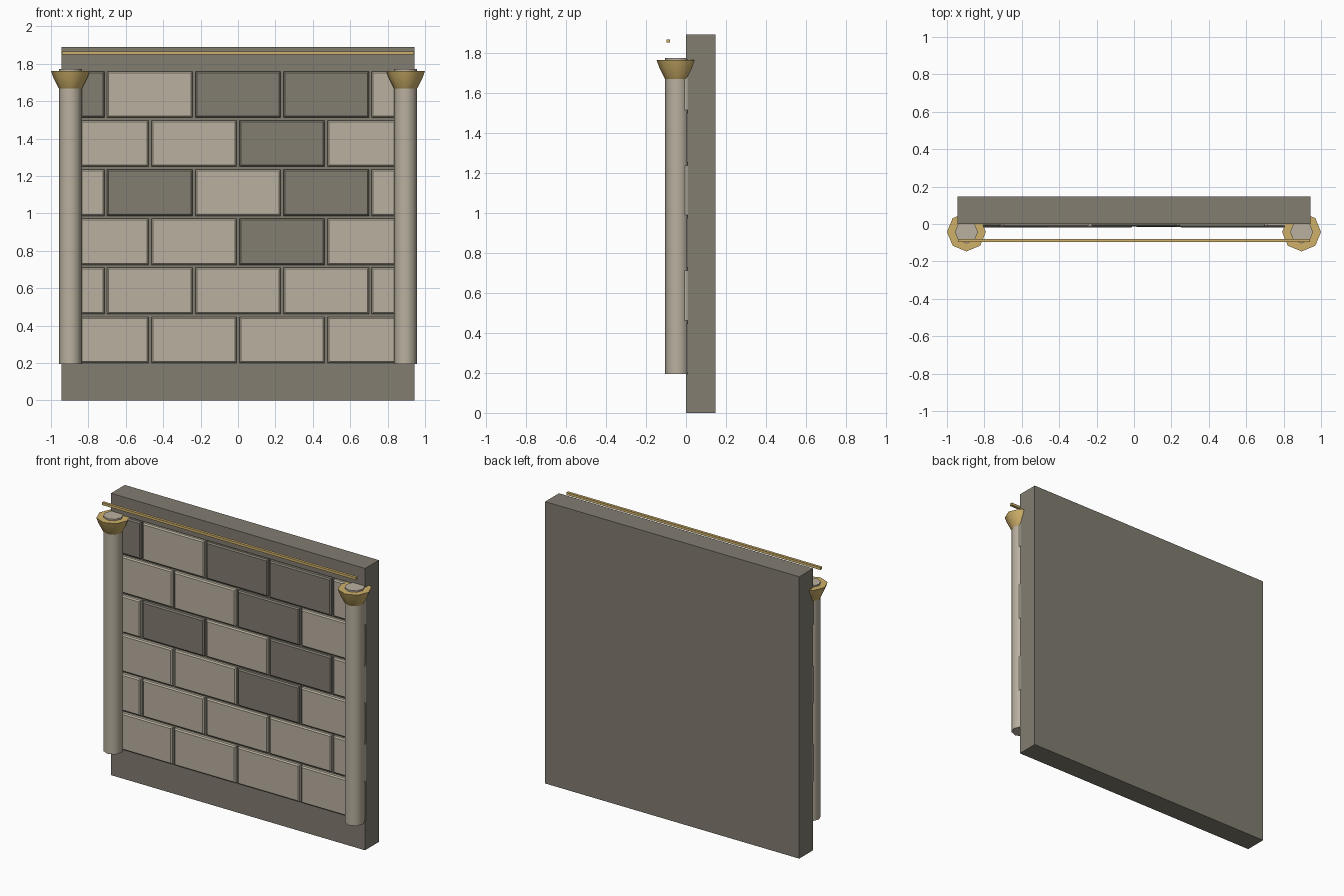
import bpy, bmesh, math, random
from mathutils import Matrix, Vector

if "Cube" in bpy.data.objects:
    bpy.data.objects.remove(bpy.data.objects["Cube"])

random.seed(4)


def lin(c):
    c /= 255
    return c / 12.92 if c <= 0.04045 else ((c + 0.055) / 1.055) ** 2.4


def material(name, rgb):
    m = bpy.data.materials.new(name)
    m.diffuse_color = (*[lin(c) for c in rgb], 1)
    m.use_nodes = True
    m.node_tree.nodes["Principled BSDF"].inputs["Base Color"].default_value = m.diffuse_color
    return m


DARK = material("dark_stone", (130, 125, 113))
LIGHT = material("light_stone", (186, 177, 160))
GOLD = material("gold", (206, 176, 106))


def finish(bm, name, mat):
    bmesh.ops.recalc_face_normals(bm, faces=bm.faces)
    me = bpy.data.meshes.new(name)
    bm.to_mesh(me)
    bm.free()
    me.materials.append(mat)
    ob = bpy.data.objects.new(name, me)
    bpy.context.collection.objects.link(ob)
    return ob


def box(name, lo, hi, mat, bevel=0):
    bm = bmesh.new()
    lo, hi = Vector(lo), Vector(hi)
    bmesh.ops.create_cube(bm, size=1, matrix=Matrix.Translation((lo + hi) / 2)
                          @ Matrix.Diagonal((*(hi - lo), 1)))
    if bevel:
        # chamfer only the four edges around the front face
        edges = [e for e in bm.edges if all(v.co.y < lo.y + 1e-5 for v in e.verts)]
        bmesh.ops.bevel(bm, geom=edges, offset=bevel, segments=1, affect='EDGES')
    return finish(bm, name, mat)


def turned(name, x, y, profile, mat, sides=8):
    """Lathe of (radius, z) points, capped at both ends."""
    bm = bmesh.new()
    rings = [[bm.verts.new((x + r * math.cos(2 * math.pi * i / sides),
                            y + r * math.sin(2 * math.pi * i / sides), z))
              for i in range(sides)] for r, z in profile]
    for a, b in zip(rings, rings[1:]):
        for i in range(sides):
            j = (i + 1) % sides
            bm.faces.new((a[i], a[j], b[j], b[i]))
    bm.faces.new(rings[0])
    bm.faces.new(rings[-1])
    ob = finish(bm, name, mat)
    bpy.ops.object.select_all(action='DESELECT')
    ob.select_set(True)
    bpy.context.view_layer.objects.active = ob
    bpy.ops.object.shade_smooth_by_angle(angle=math.radians(50))
    return ob


W, BACK, H = 0.9425, 0.1465, 1.89
Z0, Z1 = 0.195, 1.765

# Wall core, with plinth and cornice standing slightly forward
box("wall_core", (-W, 0.008, Z0), (W, BACK, Z1), DARK)
box("plinth", (-W, 0, 0), (W, BACK, Z0), DARK)
box("cornice", (-W, 0, Z1), (W, BACK, H), DARK)

# Bricks in running bond; listed ones are dark
dark = {(5, 0), (5, 2), (5, 3), (4, 2), (3, 1), (3, 3), (2, 2)}
pitch_x, pitch_z, gap = 2 * W / 4, 0.2625, 0.015
for row in range(6):
    count, shift = (4, 0) if row % 2 == 0 else (5, pitch_x / 2)
    for k in range(count):
        x0 = max(-W, -W + k * pitch_x - shift + gap / 2)
        x1 = min(W, -W + (k + 1) * pitch_x - shift - gap / 2)
        z = 0.2 + row * pitch_z
        front = -0.016 + random.uniform(-0.003, 0.003)
        box(f"brick_{row}_{k}", (x0, front, z), (x1, 0.01, z + pitch_z - gap),
            DARK if (row, k) in dark else LIGHT, 0.008)

# Columns with flared gold capitals
CX, CY = 0.896, -0.0425
for side, s in (("left", -1), ("right", 1)):
    turned(f"{side}_column", s * CX, CY, [(0.0615, 0.195), (0.0615, 1.772)], LIGHT)
    turned(f"{side}_capital", s * CX, CY,
           [(0.058, 1.663), (0.066, 1.675), (0.092, 1.727), (0.104, 1.762)], GOLD)

# Thin gold rail in front of the cornice
box("gold_rail", (-0.942, -0.097, 1.849), (0.942, -0.079, 1.866), GOLD)
